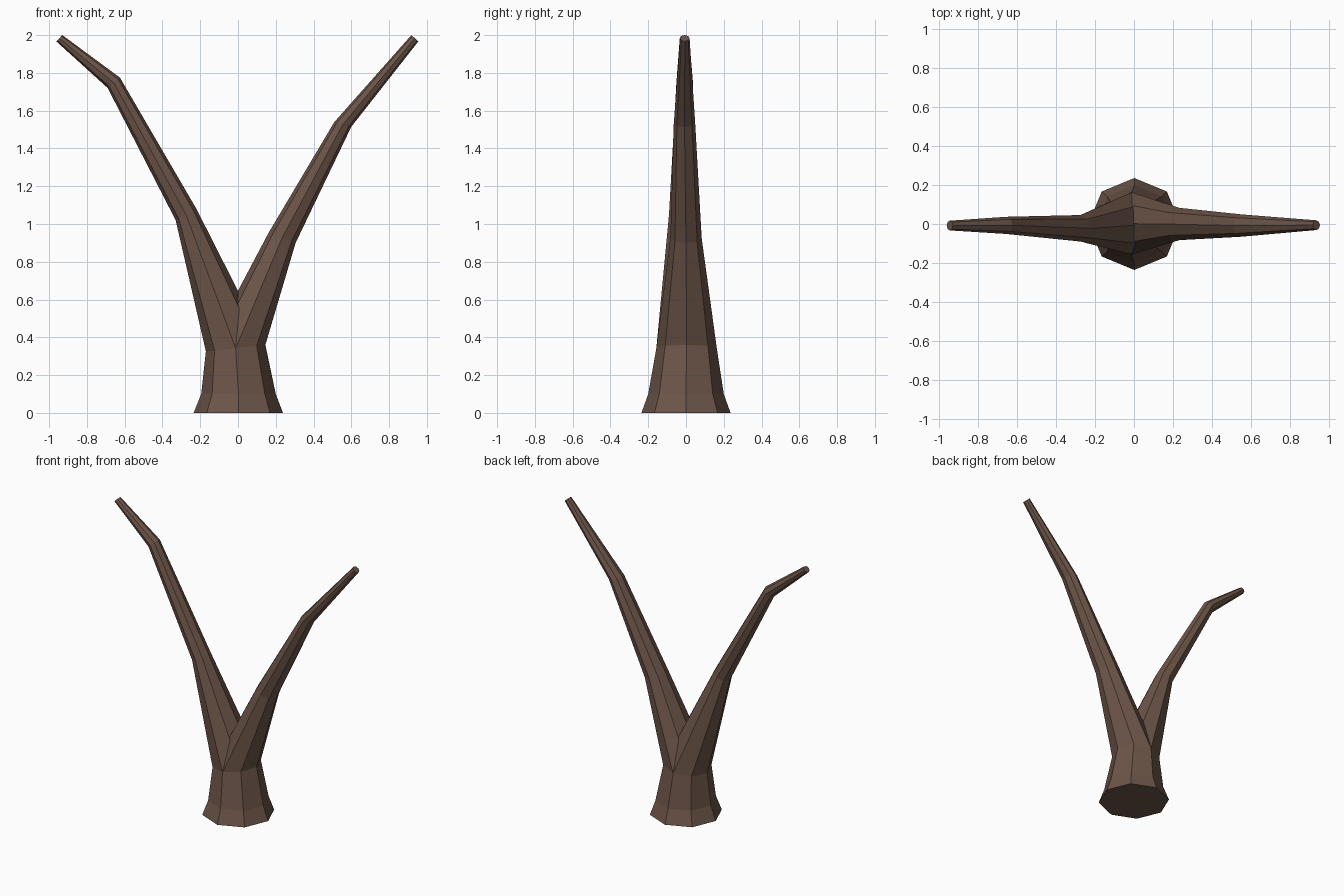
import bpy, bmesh
from math import cos, sin, tau

if "Cube" in bpy.data.objects:
    bpy.data.objects.remove(bpy.data.objects["Cube"])

bark = bpy.data.materials.new("brown bark")
bark.diffuse_color = (0.15, 0.09, 0.065, 1)
bark.use_nodes = True
bark.node_tree.nodes["Principled BSDF"].inputs["Base Color"].default_value = bark.diffuse_color
SIDES = 8


def tube(name, rings):
    """Loft eight-sided rings: (left x, left z, right x, right z, y centre, y radius)."""
    bm = bmesh.new()
    loops = []
    for lx, lz, rx, rz, cy, ry in rings:
        loop = []
        for i in range(SIDES):
            c, s = cos(tau * i / SIDES), sin(tau * i / SIDES)
            loop.append(bm.verts.new(((lx + rx) / 2 + c * (rx - lx) / 2, cy + s * ry,
                                      (lz + rz) / 2 + c * (rz - lz) / 2)))
        loops.append(loop)
    for a, b in zip(loops, loops[1:]):
        for i in range(SIDES):
            j = (i + 1) % SIDES
            bm.faces.new((a[i], a[j], b[j], b[i]))
    if name == "trunk":
        bm.faces.new(loops[0][::-1])      # flat underside
    else:
        bm.faces.new(loops[-1])           # cut branch tip
    mesh = bpy.data.meshes.new(name)
    bm.to_mesh(mesh)
    bm.free()
    mesh.materials.append(bark)
    obj = bpy.data.objects.new(name, mesh)
    bpy.context.collection.objects.link(obj)


fork = (-.17, .325, .145, .36, .003, .16)   # ring shared by trunk and both branches

# flared trunk
tube("trunk", [(-.235, 0, .238, 0, 0, .236), (-.195, .1, .2, .1, 0, .2), fork])

# left branch, bending outwards near its tip
tube("left_branch", [fork, (-.33, 1.02, -.22, 1.08, -.022, .068),
                     (-.69, 1.72, -.625, 1.775, -.007, .044),
                     (-.962, 1.967, -.93, 2.0, -.008, .025)])

# right branch
tube("right_branch", [fork, (.16, .95, .305, .90, 0, .083),
                      (.51, 1.54, .6, 1.515, -.008, .057),
                      (.918, 2.0, .955, 1.967, -.006, .025)])
